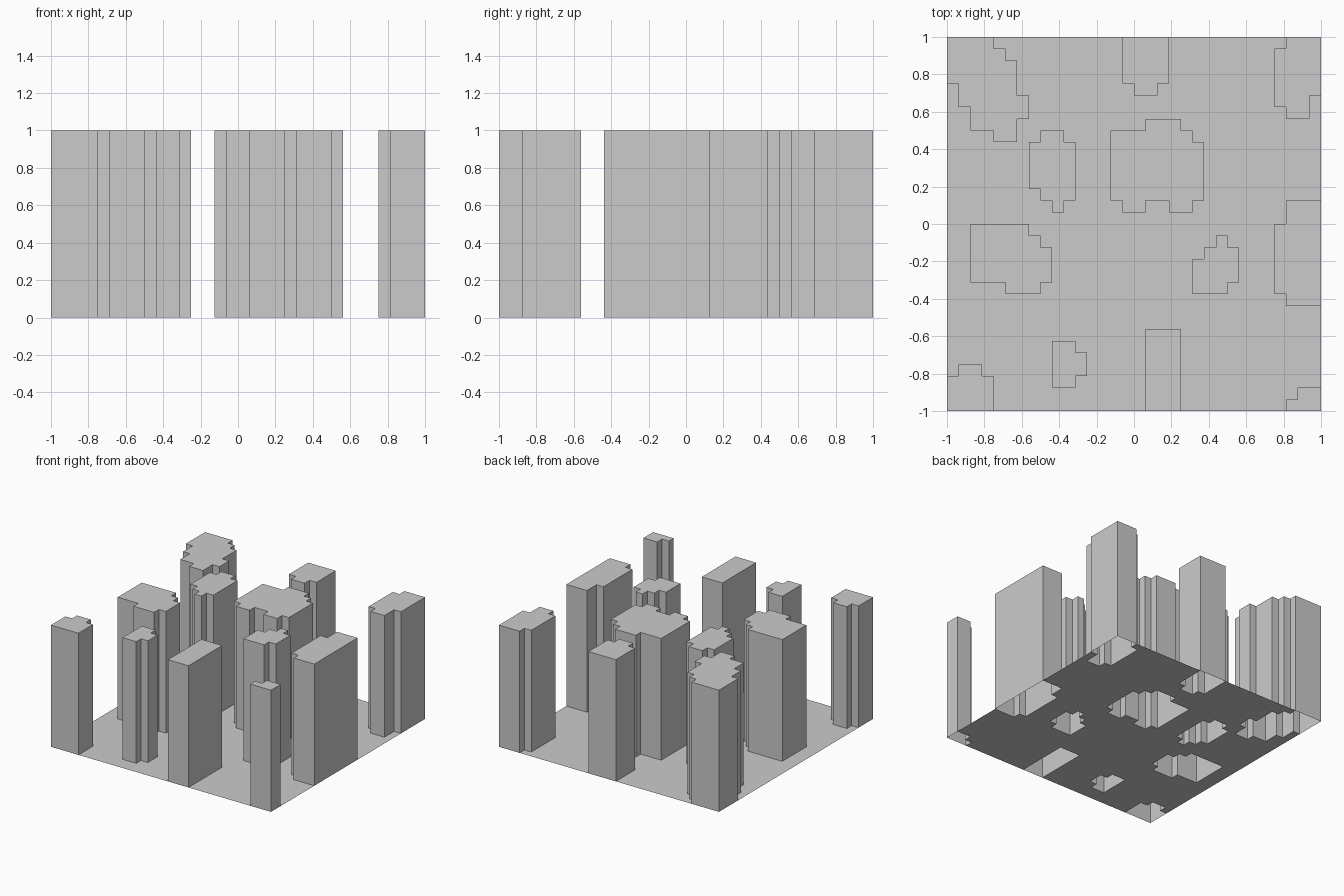
import bpy, bmesh
from mathutils import Vector

if "Cube" in bpy.data.objects:
    bpy.data.objects.remove(bpy.data.objects["Cube"])

N = 32                 # grid cells per side
CELL = 2.0 / N
taken = set()          # cells occupied by towers


def add_cells(bm, cells, z):
    """One quad per grid cell (column from the left, row from the back)."""
    corners = {}

    def vert(c, r):
        if (c, r) not in corners:
            corners[c, r] = bm.verts.new((-1 + c * CELL, 1 - r * CELL, z))
        return corners[c, r]

    for c, r in sorted(cells):
        bm.faces.new((vert(c, r + 1), vert(c + 1, r + 1), vert(c + 1, r), vert(c, r)))


def finish(bm, name):
    mesh = bpy.data.meshes.new(name)
    bm.to_mesh(mesh)
    bm.free()
    bpy.context.collection.objects.link(bpy.data.objects.new(name, mesh))


def tower(name, *blocks):
    """Flat-topped shell, open below; blocks are (col0, col1, row0, row1)."""
    cells = {(c, r) for c0, c1, r0, r1 in blocks
             for c in range(c0, c1) for r in range(r0, r1)}
    taken.update(cells)
    bm = bmesh.new()
    add_cells(bm, cells, 1.0)
    rim = [e for e in bm.edges if e.is_boundary]
    walls = bmesh.ops.extrude_edge_only(bm, edges=rim)["geom"]
    bmesh.ops.translate(bm, vec=Vector((0, 0, -1)),
                        verts=[v for v in walls if isinstance(v, bmesh.types.BMVert)])
    bmesh.ops.recalc_face_normals(bm, faces=bm.faces)
    bmesh.ops.dissolve_limit(bm, angle_limit=0.02, verts=bm.verts, edges=bm.edges)
    finish(bm, name)


# Back row
tower("back_left_tower", (0, 4, 0, 4), (0, 5, 1, 4), (0, 6, 2, 4), (1, 6, 4, 6),
      (1, 7, 5, 6), (2, 7, 6, 7), (2, 6, 7, 8), (4, 6, 8, 9))
tower("back_middle_tower", (15, 19, 0, 4), (16, 18, 4, 5))
tower("back_right_tower", (29, 32, 0, 5), (28, 32, 1, 5), (28, 31, 5, 6), (29, 31, 6, 7))
# Centre
tower("inner_left_tower", (8, 10, 8, 9), (7, 11, 9, 13), (8, 11, 13, 14), (9, 10, 14, 15))
tower("central_tower", (17, 20, 7, 8), (14, 21, 8, 14), (14, 22, 9, 14),
      (15, 17, 14, 15), (19, 21, 14, 15))
tower("left_tower", (2, 7, 16, 17), (2, 8, 17, 18), (2, 9, 18, 21), (5, 8, 21, 22))
tower("inner_right_tower", (23, 24, 17, 18), (22, 25, 18, 19), (21, 25, 19, 21), (21, 24, 21, 22))
tower("right_tower", (29, 32, 14, 23), (28, 32, 16, 22))
# Front row
tower("front_inner_tower", (9, 11, 26, 30), (9, 12, 27, 29))
tower("front_middle_tower", (17, 20, 25, 32))
tower("front_left_tower", (1, 3, 28, 29), (0, 4, 29, 32))
tower("front_right_tower", (30, 32, 30, 31), (29, 32, 31, 32))

# Ground sheet, open under every tower
bm = bmesh.new()
add_cells(bm, {(c, r) for c in range(N) for r in range(N)} - taken, 0.0)
finish(bm, "ground_sheet")
